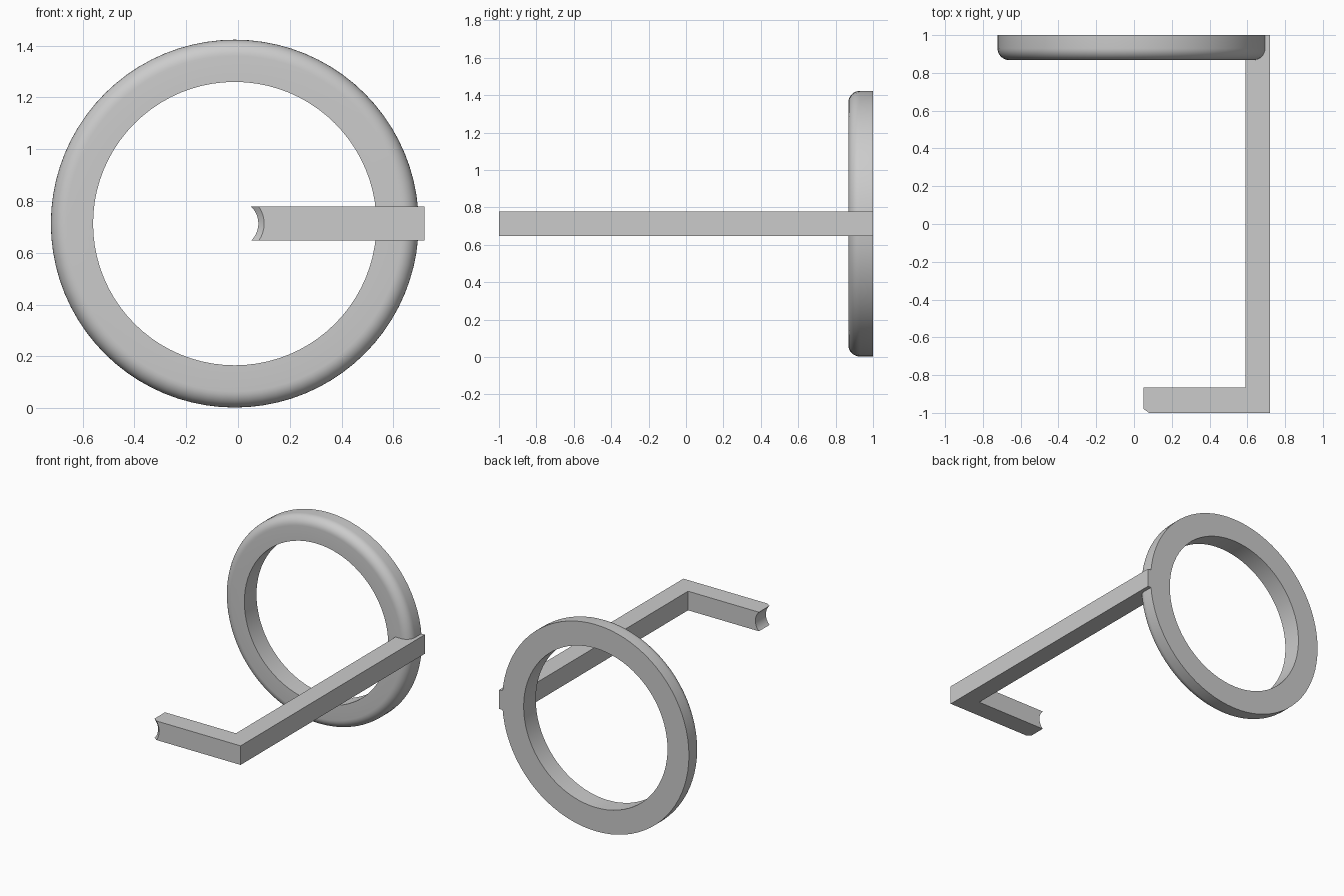
import bpy, bmesh, math

if "Cube" in bpy.data.objects:
    bpy.data.objects.remove(bpy.data.objects["Cube"])

CX, CZ = -0.0125, 0.7125   # shared axis of ring and notch


def make_object(name, bm):
    bmesh.ops.recalc_face_normals(bm, faces=bm.faces)
    mesh = bpy.data.meshes.new(name)
    bm.to_mesh(mesh)
    bm.free()
    ob = bpy.data.objects.new(name, mesh)
    bpy.context.collection.objects.link(ob)
    return ob


def lathe(name, profile, segments):
    """Spin a closed (radius, y) profile about the y axis through (CX, CZ)."""
    bm = bmesh.new()
    rings = []
    for i in range(segments):
        a = 2 * math.pi * i / segments
        rings.append([bm.verts.new((CX + r * math.cos(a), y, CZ + r * math.sin(a)))
                      for r, y in profile])
    n = len(profile)
    for i in range(segments):
        a, b = rings[i], rings[(i + 1) % segments]
        for j in range(n):
            k = (j + 1) % n
            bm.faces.new((a[j], a[k], b[k], b[j]))
    bmesh.ops.remove_doubles(bm, verts=bm.verts, dist=1e-6)
    return make_object(name, bm)


def boolean(ob, other, operation):
    mod = ob.modifiers.new(operation.title(), 'BOOLEAN')
    mod.object, mod.operation, mod.solver = other, operation, 'EXACT'
    bpy.context.view_layer.objects.active = ob
    bpy.ops.object.modifier_apply(modifier=mod.name)
    bpy.data.objects.remove(other)


# L-shaped arm: square bar extruded up from its plan outline
bm = bmesh.new()
plan = [(0.03, -1), (0.72, -1), (0.72, 1), (0.59, 1), (0.59, -0.865), (0.03, -0.865)]
face = bm.faces.new([bm.verts.new((x, y, 0.647)) for x, y in plan])
top = bmesh.ops.extrude_face_region(bm, geom=[face])["geom"]
bmesh.ops.translate(bm, verts=[v for v in top if isinstance(v, bmesh.types.BMVert)],
                    vec=(0, 0, 0.131))
arm = make_object("arm", bm)

# Round notch with a chamfered front mouth in the arm tip
notch = lathe("notch_cutter", [(0.01, -1.02), (0.135, -1.02), (0.1135, -1.0),
                               (0.091, -0.98), (0.091, -0.8), (0.01, -0.8)], 64)
boolean(arm, notch, 'DIFFERENCE')

# Ring with flat back and rounded front outer edge
R, r, F = 0.71, 0.547, 0.062
front = 0.868
profile = [(r, 1.0), (r, front)]
profile += [(R - F + F * math.sin(t), front + F - F * math.cos(t))
            for t in (math.pi / 2 * i / 8 for i in range(9))]
profile.append((R, 1.0))
ring = lathe("ring_with_arm", profile, 80)
boolean(ring, arm, 'UNION')

# Smooth shading with crisp edges
bpy.ops.object.select_all(action='DESELECT')
ring.select_set(True)
bpy.context.view_layer.objects.active = ring
bpy.ops.object.shade_smooth_by_angle(angle=math.radians(30))
